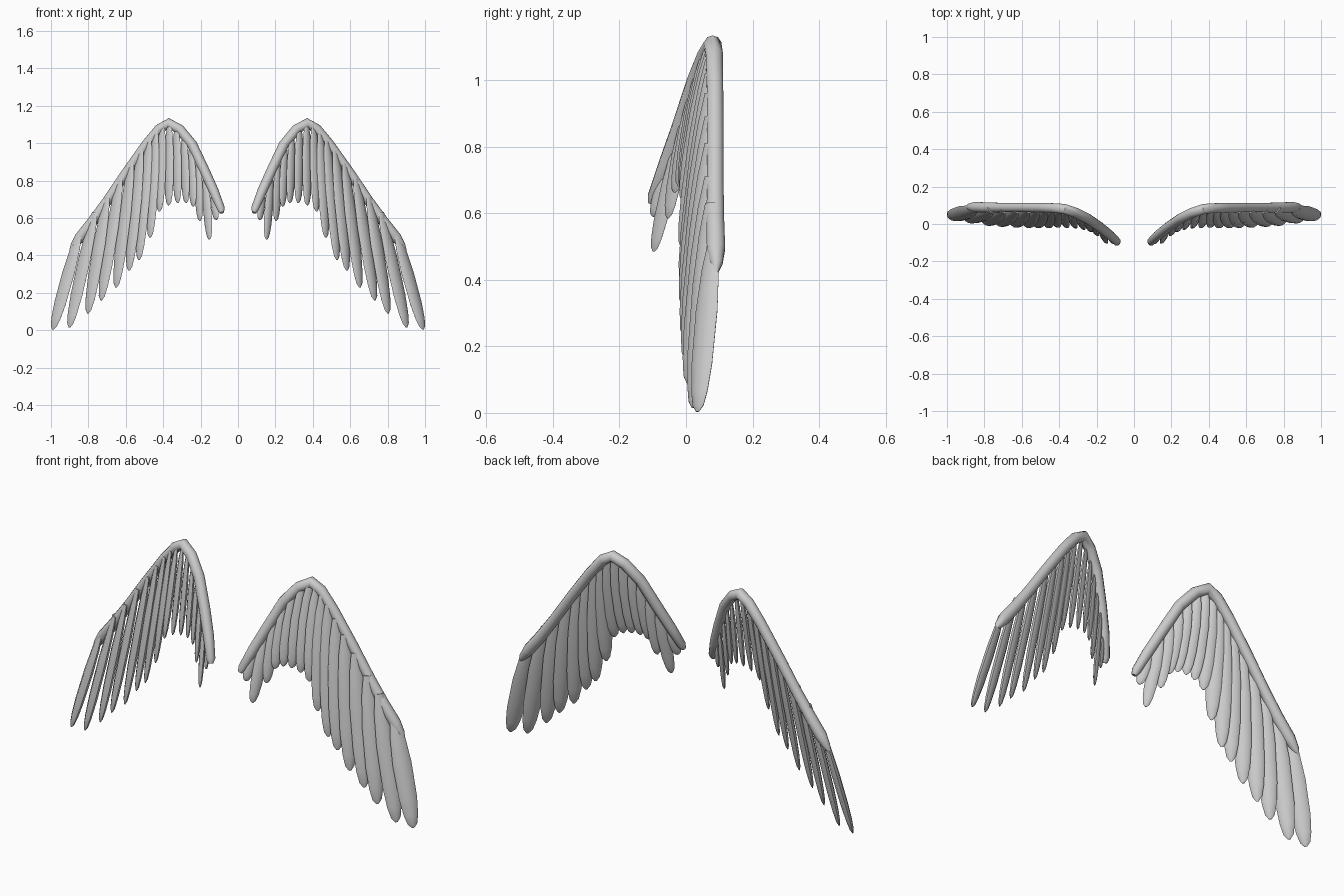
import bpy, math
from mathutils import Vector

grey = bpy.data.materials.new("pale grey")
grey.diffuse_color = (0.6, 0.6, 0.6, 1)


def loft(name, rings, sides):
    """Skin elliptical rings (centre, axis_a, axis_b) and mirror to the other wing."""
    verts, faces = [], []
    for c, a, b in rings:
        for i in range(sides):
            t = 2 * math.pi * i / sides
            verts.append(c + a * math.cos(t) + b * math.sin(t))
    for r in range(len(rings) - 1):
        for i in range(sides):
            j = (i + 1) % sides
            faces.append((r * sides + i, r * sides + j,
                          (r + 1) * sides + j, (r + 1) * sides + i))
    faces.append(tuple(reversed(range(sides))))
    faces.append(tuple(range(len(verts) - sides, len(verts))))
    mesh = bpy.data.meshes.new(name)
    mesh.from_pydata(verts, [], faces)
    mesh.materials.append(grey)
    ob = bpy.data.objects.new(name, mesh)
    bpy.context.collection.objects.link(ob)
    ob.modifiers.new("other_wing", "MIRROR")
    bpy.context.view_layer.objects.active = ob
    ob.select_set(True)
    bpy.ops.object.shade_smooth_by_angle(angle=math.radians(50))
    ob.select_set(False)


# Leading arm of the wing: centre line x, y, z and radius
arm = [(.086, -.103, .628, .012), (.092, -.094, .65, .022), (.13, -.058, .745, .026),
       (.18, -.018, .855, .027), (.245, .027, .992, .027), (.312, .06, 1.073, .027),
       (.37, .08, 1.106, .028), (.42, .085, 1.076, .027), (.49, .087, .993, .026),
       (.60, .088, .838, .026), (.70, .088, .69, .026), (.78, .088, .578, .028),
       (.845, .09, .495, .029), (.878, .092, .45, .019), (.897, .092, .422, .006)]
pts = [Vector(p[:3]) for p in arm]
rings = []
for i, p in enumerate(pts):
    tan = (pts[min(i + 1, len(pts) - 1)] - pts[max(i - 1, 0)]).normalized()
    depth = Vector((0, 1, 0))
    depth = (depth - tan * depth.dot(tan)).normalized()
    side = tan.cross(depth)
    rings.append((p, side * arm[i][3], depth * arm[i][3]))
loft("wing_arm", rings, 10)

# Feathers: root x, y, z, tip x, y, z, half width
feathers = [
    (.850, .080, .51, .990, .035, .004, .046),
    (.765, .072, .63, .902, .022, .015, .046),
    (.700, .070, .71, .803, .006, .090, .045),
    (.630, .070, .81, .732, .000, .160, .045),
    (.570, .070, .89, .652, -.005, .228, .044),
    (.520, .070, .96, .583, -.008, .318, .043),
    (.475, .070, 1.02, .530, -.010, .375, .041),
    (.440, .070, 1.06, .470, -.012, .495, .039),
    (.405, .070, 1.085, .420, -.010, .635, .037),
    (.368, .066, 1.095, .370, -.012, .668, .035),
    (.330, .055, 1.075, .322, -.015, .680, .034),
    (.290, .040, 1.03, .277, -.022, .680, .032),
    (.253, .022, .97, .238, -.035, .662, .031),
    (.216, .000, .90, .203, -.055, .585, .030),
    (.178, -.022, .82, .152, -.098, .485, .030),
    (.135, -.058, .735, .115, -.100, .590, .026),
]
# Feather outline: position along its length, relative width
outline = [(0, .45), (.15, .78), (.4, 1), (.72, .95), (.88, .75), (.965, .5), (1, .14)]
for n, f in enumerate(feathers, 1):
    root, tip, half = Vector(f[:3]), Vector(f[3:6]), f[6]
    axis = (tip - root).normalized()
    wide = Vector((.72, .69, 0))
    wide = (wide - axis * wide.dot(axis)).normalized()
    thin = axis.cross(wide)
    loft(f"feather_{n:02d}",
         [(root.lerp(tip, t), wide * half * w, thin * half * w * .42) for t, w in outline], 8)
